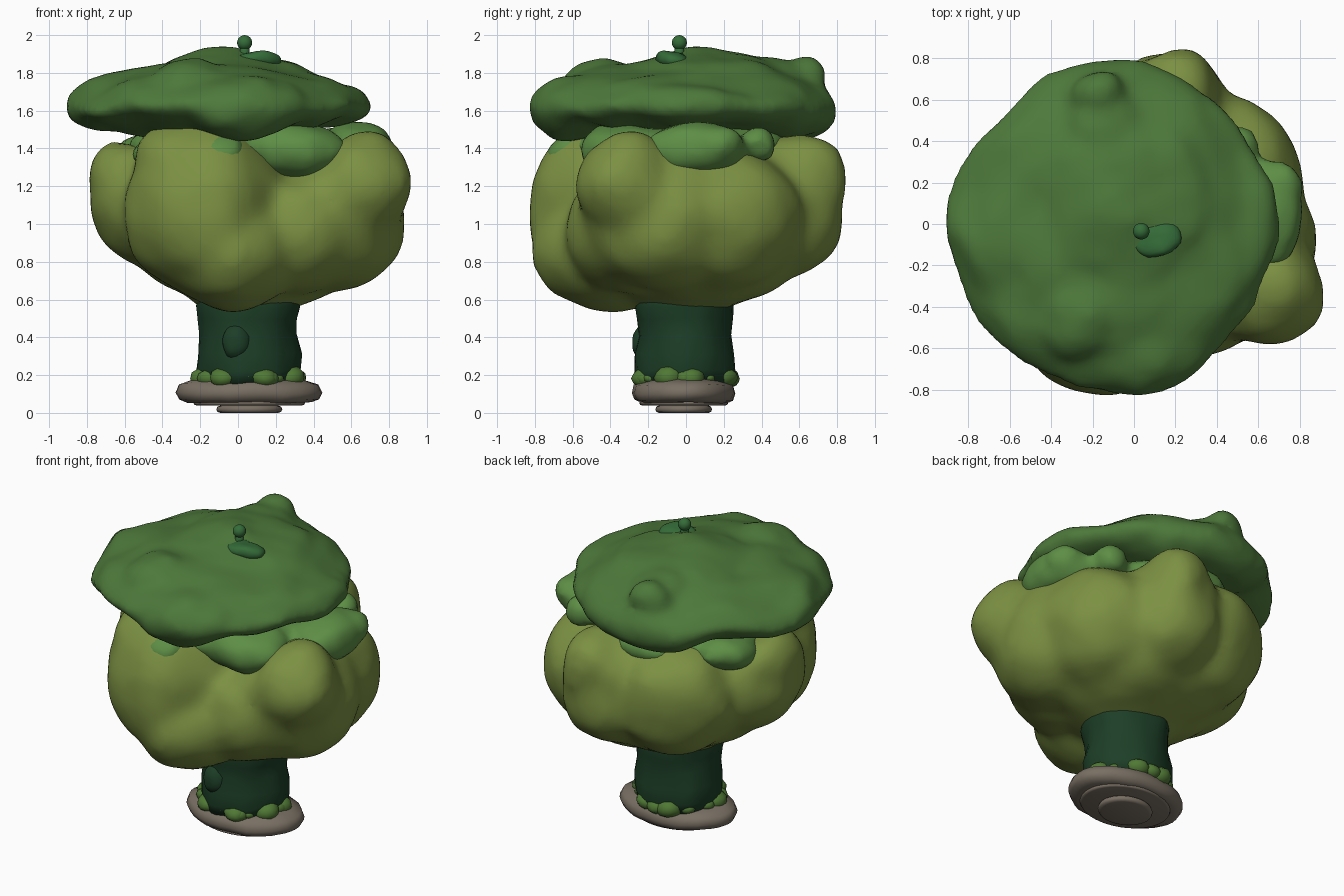
import bpy, bmesh, math
from mathutils import Vector, noise


def material(name, rgb):
    m = bpy.data.materials.new(name)
    m.diffuse_color = (*rgb, 1)
    return m


CAP = material("cap_green", (0.075, 0.19, 0.043))
OLIVE = material("olive", (0.20, 0.28, 0.055))
LEAF = material("leaf_green", (0.11, 0.27, 0.06))
TRUNK = material("trunk_green", (0.012, 0.048, 0.02))
MOSS = material("moss_green", (0.08, 0.19, 0.035))
STONE = material("stone", (0.19, 0.16, 0.125))
STEM = material("stem_green", (0.035, 0.15, 0.04))


def finish(name, bm, mat):
    bmesh.ops.recalc_face_normals(bm, faces=bm.faces)
    me = bpy.data.meshes.new(name)
    bm.to_mesh(me)
    bm.free()
    ob = bpy.data.objects.new(name, me)
    bpy.context.collection.objects.link(ob)
    me.materials.append(mat)
    for p in me.polygons:
        p.use_smooth = True
    return ob


def wobble(bm, amount, freq):
    """Push vertices about with smooth noise for a hand-sculpted look."""
    for v in bm.verts:
        v.co += noise.noise_vector(v.co * freq) * amount
        v.co += noise.noise_vector(v.co * freq * 2.7) * amount * 0.4


def blobs(name, parts, mat, amount=0.03, freq=3.0, voxel=0, subdiv=4, soften=6):
    """Each part is centre, radii, squareness (2 is a true ellipsoid)."""
    bm = bmesh.new()
    for c, r, sq in parts:
        made = bmesh.ops.create_icosphere(bm, subdivisions=subdiv, radius=1)
        for v in made["verts"]:
            h = math.hypot(v.co.x, v.co.y)
            k = (h ** sq + abs(v.co.z) ** sq) ** (-1 / sq)
            v.co = Vector(c) + Vector(a * k * b for a, b in zip(v.co, r))
    wobble(bm, amount, freq)
    ob = finish(name, bm, mat)
    if voxel:
        m = ob.modifiers.new("merge", "REMESH")
        m.mode = "VOXEL"
        m.voxel_size = voxel
        m.use_smooth_shade = True
        s = ob.modifiers.new("soften", "SMOOTH")
        s.iterations = soften
    return ob


def lathe(name, profile, centre, ratio, mat, amount=0, segs=40):
    bm = bmesh.new()
    rings = []
    for r, z in profile:
        rings.append([bm.verts.new((centre[0] + r * math.cos(t), centre[1] + r * ratio * math.sin(t), z))
                      for t in [2 * math.pi * i / segs for i in range(segs)]])
    for a, b in zip(rings, rings[1:]):
        for i in range(segs):
            j = (i + 1) % segs
            bm.faces.new((a[i], a[j], b[j], b[i]))
    bm.faces.new(rings[0])
    bm.faces.new(rings[-1])
    if amount:
        wobble(bm, amount, 5)
    return finish(name, bm, mat)


# Stepped stone base: three rounded oval discs
for name, rx, ry, z0, z1 in [("base_foot", 0.175, 0.15, 0.0, 0.045),
                             ("base_middle", 0.295, 0.235, 0.04, 0.07),
                             ("base_plate", 0.39, 0.275, 0.055, 0.18)]:
    h = z1 - z0
    e = h * 0.5
    lathe(name, [(rx - e, z0), (rx - e * 0.3, z0 + h * 0.12), (rx, z0 + h * 0.4),
                 (rx - e * 0.3, z0 + h * 0.75), (rx - e * 1.3, z1 - h * 0.1), (rx - e * 2, z1)],
          (0.06, -0.012), ry / rx, STONE, 0.01 if h > 0.1 else 0)
blobs("base_plug", [((0.055, -0.01, 0.012), (0.035, 0.03, 0.012), 2)], STEM, 0, subdiv=2)

# Trunk with a soft knot, and moss around its foot
lathe("trunk", [(0.26, 0.16), (0.274, 0.22), (0.27, 0.31), (0.258, 0.41),
                (0.264, 0.50), (0.272, 0.56), (0.26, 0.66)], (0.055, -0.005), 0.96, TRUNK, 0.02)
blobs("trunk_knot", [((-0.01, -0.225, 0.38), (0.08, 0.065, 0.10), 2)], TRUNK, 0.015, 6, subdiv=3)
moss = []
for i in range(18):
    t = 2 * math.pi * i / 18 + 0.2 * math.sin(i * 5)
    r = 0.028 + 0.02 * math.sin(i * 2.3)
    moss.append(((0.055 + 0.235 * math.cos(t), -0.005 + 0.225 * math.sin(t), 0.185),
                 (r + 0.035, r + 0.03, r + 0.015), 2))
blobs("moss", moss, MOSS, 0.01, 8, subdiv=2)

# Olive foliage: front, right, back and left lobes melted together
blobs("foliage", [
    ((0.07, 0.06, 0.97), (0.66, 0.60, 0.41), 2.2),
    ((-0.40, 0.0, 1.10), (0.38, 0.40, 0.34), 2.2),
    ((-0.58, 0.0, 1.24), (0.20, 0.28, 0.19), 2.2),
    ((-0.18, 0.36, 1.08), (0.42, 0.39, 0.39), 2.2),
    ((0.16, 0.46, 1.09), (0.32, 0.36, 0.38), 2.3),
    ((0.22, 0.60, 1.23), (0.21, 0.25, 0.26), 2.1),
    ((0.46, 0.18, 1.04), (0.36, 0.43, 0.38), 2.2),
    ((0.50, -0.12, 1.03), (0.38, 0.44, 0.39), 2.1),
    ((0.66, -0.31, 1.19), (0.255, 0.27, 0.29), 2),
    ((0.27, -0.29, 0.94), (0.38, 0.38, 0.32), 2),
    ((0.05, 0.0, 0.72), (0.38, 0.36, 0.19), 2.3),
    ((-0.18, -0.40, 1.08), (0.41, 0.43, 0.45), 2.2),
    ((-0.04, -0.40, 0.87), (0.38, 0.40, 0.33), 2.1),
    ((-0.31, -0.38, 1.31), (0.24, 0.33, 0.22), 2.1),
], OLIVE, 0.04, 2.8, voxel=0.035, soften=12)

# Bright leaf layer showing through between foliage and cap
blobs("leaf_layer", [
    ((0.0, 0.0, 1.40), (0.58, 0.56, 0.13), 2.4),
    ((0.28, -0.34, 1.39), (0.30, 0.22, 0.15), 2.2),
    ((-0.10, -0.58, 1.36), (0.14, 0.17, 0.12), 2),
    ((0.63, 0.04, 1.40), (0.18, 0.26, 0.15), 2.3),
    ((0.70, 0.18, 1.42), (0.11, 0.11, 0.11), 2),
    ((0.50, 0.38, 1.41), (0.10, 0.11, 0.09), 2),
    ((-0.40, -0.28, 1.38), (0.18, 0.18, 0.09), 2),
    ((-0.48, 0.24, 1.37), (0.18, 0.22, 0.11), 2),
    ((-0.05, 0.53, 1.40), (0.20, 0.12, 0.08), 2),
], LEAF, 0.03, 4, voxel=0.03)

# Wide lumpy cap rising to a low dome, with two bumps
blobs("cap", [
    ((-0.105, -0.02, 1.62), (0.79, 0.785, 0.165), 2),
    ((-0.12, -0.02, 1.66), (0.73, 0.74, 0.20), 1.95),
    ((-0.05, 0.08, 1.72), (0.46, 0.50, 0.20), 1.9),
    ((-0.58, 0.02, 1.63), (0.31, 0.44, 0.15), 2),
    ((0.02, -0.57, 1.615), (0.37, 0.26, 0.16), 2),
    ((-0.10, 0.52, 1.61), (0.48, 0.27, 0.17), 2),
    ((0.43, 0.0, 1.63), (0.27, 0.42, 0.13), 2),
    ((-0.20, -0.1, 1.57), (0.50, 0.55, 0.13), 2.2),
    ((-0.18, 0.62, 1.785), (0.12, 0.11, 0.12), 2),
    ((-0.14, 0.46, 1.77), (0.18, 0.18, 0.11), 2),
    ((-0.28, -0.46, 1.76), (0.17, 0.20, 0.11), 2),
], CAP, 0.04, 3.4, voxel=0.028, soften=10)

# Stem on top: leaf pad, stalk and ball
blobs("stem_pad", [((0.11, -0.07, 1.87), (0.125, 0.085, 0.05), 2)], STEM, 0.02, 6, subdiv=3)
lathe("stem_stalk", [(0.04, 1.86), (0.026, 1.91), (0.024, 1.95)], (0.035, -0.035), 1, STEM, segs=12)
blobs("stem_ball", [((0.035, -0.035, 1.96), (0.04, 0.04, 0.04), 2)], STEM, 0, subdiv=3)
